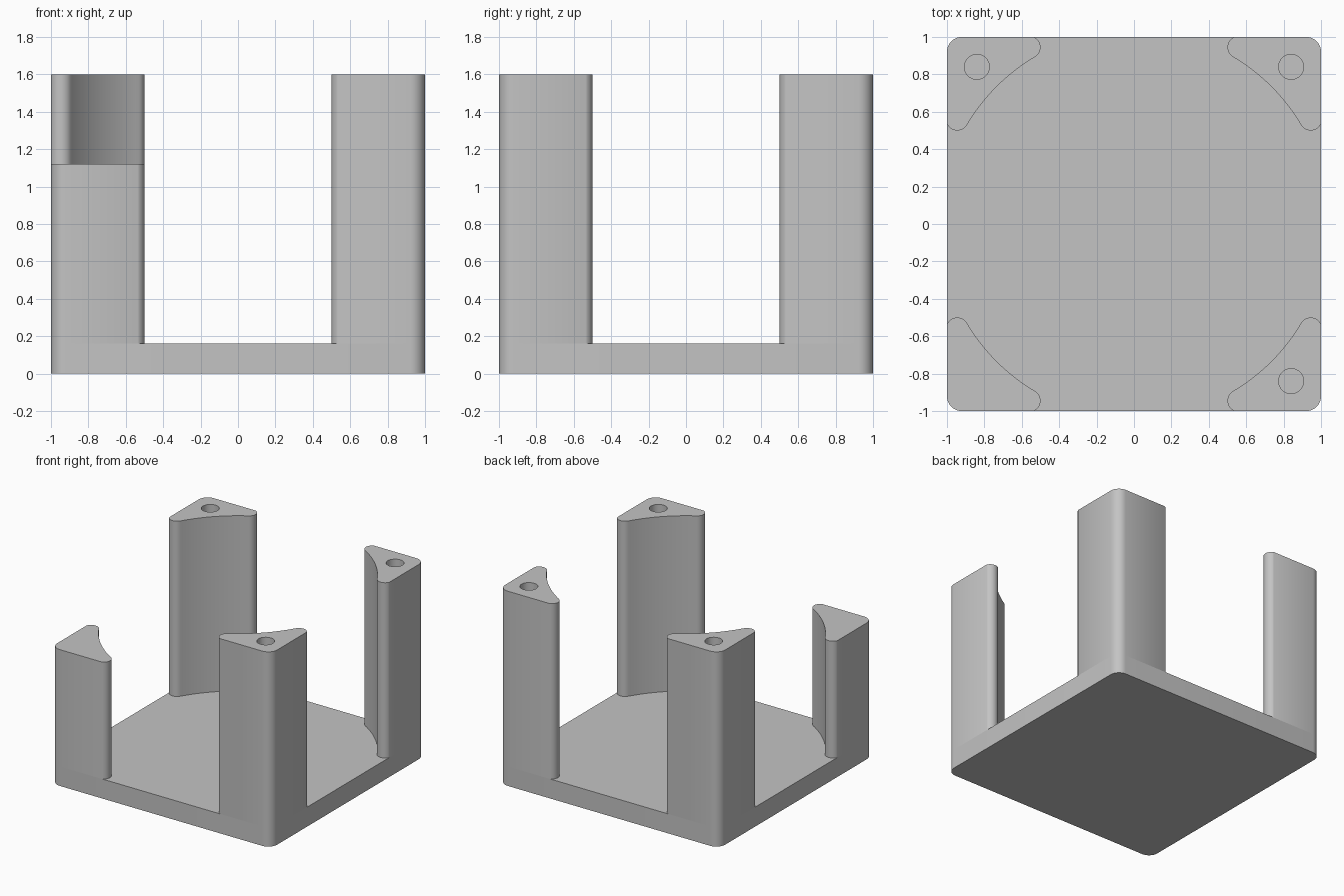
import bpy, bmesh
from math import sin, cos, pi, atan2, hypot, radians

if "Cube" in bpy.data.objects:
    bpy.data.objects.remove(bpy.data.objects["Cube"])

grey = bpy.data.materials.new("plain_grey")
grey.use_nodes = True
colour = (0.55, 0.55, 0.55, 1)
grey.diffuse_color = colour
grey.node_tree.nodes["Principled BSDF"].inputs["Base Color"].default_value = colour

BASE_H, TALL, SHORT = 0.16, 1.6, 1.12
CORNER = 0.08                      # outer corner radius
TIP = 0.06                         # post tip radius
TIP_X, TIP_Y = 0.56, 0.945         # centre of one post tip
BORE = hypot(TIP_X, TIP_Y) - TIP   # large round clearance between the posts
HOLE_POS, HOLE_R, HOLE_DEPTH = 0.84, 0.067, 0.48


def arc(cx, cy, r, start, end, steps):
    return [(cx + r * cos(start + (end - start) * i / steps),
             cy + r * sin(start + (end - start) * i / steps))
            for i in range(steps + 1)]


def prism(name, outline, z0, z1):
    bm = bmesh.new()
    face = bm.faces.new([bm.verts.new((x, y, z0)) for x, y in outline])
    top = bmesh.ops.extrude_face_region(bm, geom=[face])["geom"]
    bmesh.ops.translate(bm, vec=(0, 0, z1 - z0),
                        verts=[v for v in top if isinstance(v, bmesh.types.BMVert)])
    bmesh.ops.recalc_face_normals(bm, faces=bm.faces)
    mesh = bpy.data.meshes.new(name)
    bm.to_mesh(mesh)
    bm.free()
    mesh.materials.append(grey)
    obj = bpy.data.objects.new(name, mesh)
    bpy.context.collection.objects.link(obj)
    return obj


def activate(obj):
    bpy.ops.object.select_all(action='DESELECT')
    obj.select_set(True)
    bpy.context.view_layer.objects.active = obj


def finish(obj):
    activate(obj)
    bpy.ops.object.shade_smooth_by_angle(angle=radians(30))


# Base plate with rounded corners
c = 1 - CORNER
plate = []
for k, (sx, sy) in enumerate([(1, 1), (-1, 1), (-1, -1), (1, -1)]):
    plate += arc(sx * c, sy * c, CORNER, k * pi / 2, (k + 1) * pi / 2, 10)
finish(prism("base_plate", plate, 0, BASE_H))

# Post section: outer corner, rounded tip, concave inner wall, second tip
tangent = atan2(TIP_Y, TIP_X)
edge = pi - atan2(1 - TIP_Y, (TIP ** 2 - (1 - TIP_Y) ** 2) ** 0.5)
section = arc(c, c, CORNER, 0, pi / 2, 10)
section += arc(TIP_X, TIP_Y, TIP, edge, pi + tangent, 14)
section += arc(0, 0, BORE, tangent, pi / 2 - tangent, 28)[1:-1]
section += arc(TIP_Y, TIP_X, TIP, 1.5 * pi - tangent, 2.5 * pi - edge, 14)

# Four corner posts; the front right one is shorter and has no hole
for name, sx, sy in [("back_left_post", 1, 1), ("back_right_post", -1, 1),
                     ("front_left_post", 1, -1), ("front_right_post", -1, -1)]:
    short = name == "front_right_post"
    post = prism(name, [(sx * x, sy * y) for x, y in section],
                 BASE_H, SHORT if short else TALL)
    if not short:
        # Blind screw hole in the top
        cutter = prism("hole_cutter",
                       arc(sx * HOLE_POS, sy * HOLE_POS, HOLE_R, 0, 2 * pi, 32)[:-1],
                       TALL - HOLE_DEPTH, TALL + 0.1)
        cutter.hide_render = True
        cut = post.modifiers.new("screw_hole", 'BOOLEAN')
        cut.operation = 'DIFFERENCE'
        cut.solver = 'EXACT'
        cut.object = cutter
        activate(post)
        bpy.ops.object.modifier_apply(modifier=cut.name)
        bpy.data.objects.remove(cutter)
    finish(post)
